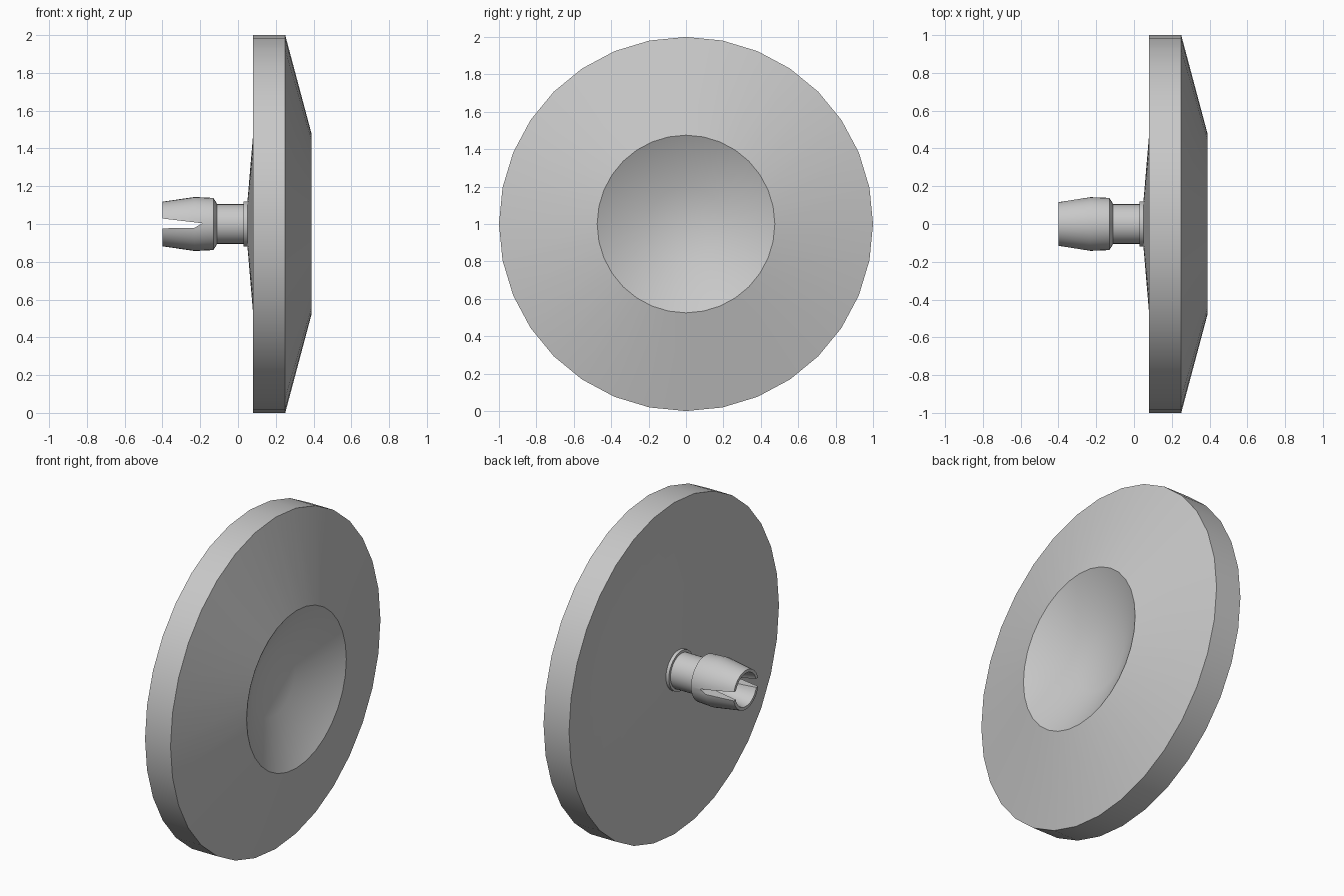
import bpy, bmesh, math

cube = bpy.data.objects.get("Cube")
if cube:
    bpy.data.objects.remove(cube, do_unlink=True)

grey = bpy.data.materials.new("plain grey")
grey.use_nodes = True
colour = (0.58, 0.58, 0.58, 1)
grey.diffuse_color = colour
grey.node_tree.nodes["Principled BSDF"].inputs["Base Color"].default_value = colour

SIDES = 32
CENTRE_Z = 1.0


def finish(name, bm):
    bmesh.ops.recalc_face_normals(bm, faces=bm.faces)
    mesh = bpy.data.meshes.new(name)
    bm.to_mesh(mesh)
    bm.free()
    mesh.materials.append(grey)
    obj = bpy.data.objects.new(name, mesh)
    bpy.context.collection.objects.link(obj)
    return obj


def lathe(name, profile):
    """Turn an (x, radius) profile round the x axis; both ends are capped."""
    bm = bmesh.new()
    rings = []
    for x, r in profile:
        ring = []
        for i in range(SIDES):
            a = math.tau * i / SIDES
            ring.append(bm.verts.new((x, r * math.sin(a), CENTRE_Z + r * math.cos(a))))
        rings.append(ring)
    for a, b in zip(rings, rings[1:]):
        for i in range(SIDES):
            j = (i + 1) % SIDES
            bm.faces.new((a[i], a[j], b[j], b[i]))
    bm.faces.new(rings[0])
    bm.faces.new(rings[-1])
    return finish(name, bm)


def smooth(obj):
    bpy.ops.object.select_all(action="DESELECT")
    obj.select_set(True)
    bpy.context.view_layer.objects.active = obj
    bpy.ops.object.shade_smooth_by_angle(angle=math.radians(30))


# Round disc: shallow domed back, straight rim, sloped face, dished centre
disc = lathe("disc", [(0.05, 0.12), (0.08, 0.475), (0.08, 1.0), (0.25, 1.0),
                      (0.39, 0.475), (0.24, 0.2)])
smooth(disc)

# Collar where the stem meets the disc
collar = lathe("collar", [(0.03, 0.12), (0.06, 0.12)])
smooth(collar)

# Stem with a swollen snap head and a tapered bore in its tip
stem = lathe("snap_stem", [(0.04, 0.105), (-0.11, 0.105), (-0.13, 0.138),
                           (-0.23, 0.143), (-0.4, 0.118), (-0.4, 0.1),
                           (-0.19, 0.06)])

# Wedge that splits the head into two prongs
bm = bmesh.new()
outline = [(-0.45, 0.035), (-0.19, 0.004), (-0.23, -0.02), (-0.45, -0.024)]
face = bm.faces.new([bm.verts.new((x, -0.3, CENTRE_Z + z)) for x, z in outline])
extruded = bmesh.ops.extrude_face_region(bm, geom=[face])["geom"]
moved = [v for v in extruded if isinstance(v, bmesh.types.BMVert)]
bmesh.ops.translate(bm, verts=moved, vec=(0, 0.6, 0))
cutter = finish("slot_cutter", bm)
cutter.hide_render = True

split = stem.modifiers.new("slot", "BOOLEAN")
split.operation = "DIFFERENCE"
split.solver = "EXACT"
split.object = cutter
bpy.context.view_layer.objects.active = stem
bpy.ops.object.modifier_apply(modifier=split.name)
bpy.data.objects.remove(cutter, do_unlink=True)
smooth(stem)
